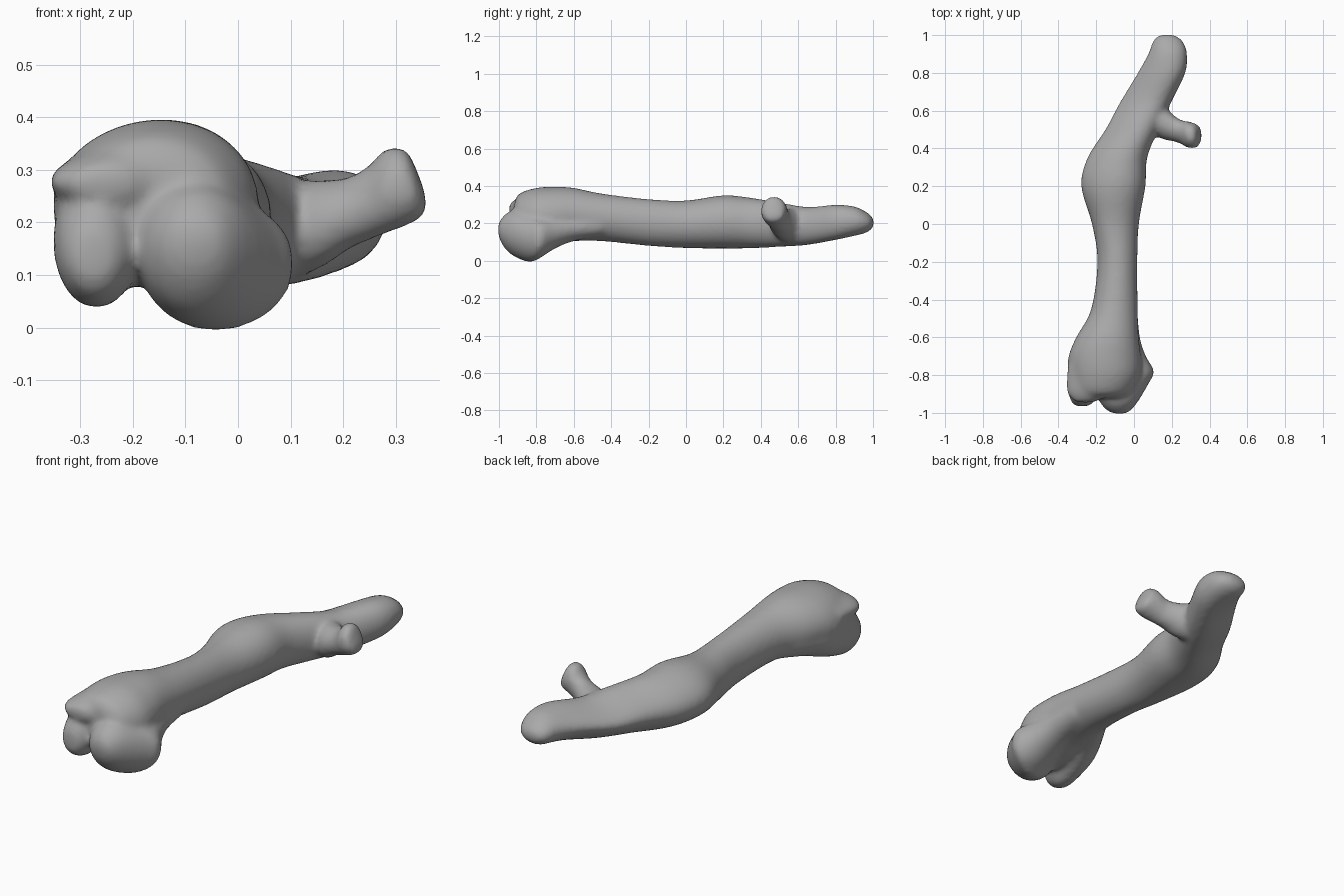
import bpy
import bmesh
from math import sin, cos, pi

default_cube = bpy.data.objects.get("Cube")
if default_cube:
    bpy.data.objects.remove(default_cube, do_unlink=True)

SIDES = 32
STEPS = 5


def smooth_stations(stations):
    """Refine a list of stations with a Catmull-Rom spline."""
    last = len(stations) - 1
    refined = []
    for i in range(last):
        group = [stations[max(0, min(last, i + k))] for k in (-1, 0, 1, 2)]
        for step in range(STEPS):
            t = step / STEPS
            refined.append([
                b + t / 2 * (c - a + t * (2 * a - 5 * b + 4 * c - d
                                          + t * (3 * (b - c) + d - a)))
                for a, b, c, d in zip(*group)])
    refined.append(stations[last])
    return refined


def add_loft(bm, stations, place):
    """Join egg-shaped rings; a station is position, low/high u, low/high v, taper.

    A positive taper makes the ring thick at high u and thin at low u.
    """
    angles = [2 * pi * k / SIDES for k in range(SIDES)]
    rings = []
    for pos, u0, u1, v0, v1, taper in smooth_stations(stations):
        heights = [sin(a) * (1 + taper * cos(a)) for a in angles]
        tallest = max(heights)
        ring = []
        for a, h in zip(angles, heights):
            u = (u0 + u1) / 2 + (u1 - u0) / 2 * cos(a)
            v = (v0 + v1) / 2 + (v1 - v0) / 2 * h / tallest
            ring.append(bm.verts.new(place(pos, u, v)))
        rings.append(ring)
    for low, high in zip(rings, rings[1:]):
        for k in range(SIDES):
            n = (k + 1) % SIDES
            bm.faces.new((low[k], low[n], high[n], high[k]))
    bm.faces.new(rings[0][::-1])
    bm.faces.new(rings[-1])


def along_y(pos, u, v):
    return (u, pos, v)


def along_x(pos, u, v):
    return (pos, u, v)


# Long shaft, from the wide front head to the flat rear tip
shaft = [
    (-.92, -.29, -.05, .13, .31, 0),
    (-.89, -.33, -.01, .1, .36, .05),
    (-.8, -.35, .035, .075, .39, .05),
    (-.7, -.347, .037, .085, .396, .05),
    (-.6, -.307, .025, .105, .39, .05),
    (-.45, -.227, .02, .105, .36, 0),
    (-.2, -.194, .018, .08, .33, 0),
    (0, -.223, .026, .068, .323, 0),
    (.2, -.28, .061, .066, .35, .15),
    (.35, -.247, .07, .067, .337, .2),
    (.5, -.153, .13, .075, .312, .3),
    (.65, -.073, .2, .085, .288, .4),
    (.8, .018, .272, .112, .3, .35),
    (.9, .074, .281, .133, .291, .15),
    (.96, .096, .264, .149, .264, 0),
    (.99, .118, .234, .167, .241, 0),
    (1.005, .155, .195, .192, .215, 0),
]

# Two rounded knobs under the head, running back into the shaft
large_knob = [
    (-1.005, -.1, -.05, .15, .19, 0),
    (-.985, -.145, -.015, .09, .23, 0),
    (-.93, -.185, .028, .03, .27, 0),
    (-.84, -.187, .08, -.006, .255, .05),
    (-.78, -.17, .107, .015, .23, .2),
    (-.7, -.16, .064, .066, .24, .1),
    (-.6, -.14, .032, .105, .25, 0),
    (-.45, -.12, .018, .13, .26, 0),
]
small_knob = [
    (-.965, -.3, -.25, .1, .17, 0),
    (-.945, -.33, -.215, .065, .22, 0),
    (-.88, -.35, -.19, .037, .28, 0),
    (-.8, -.349, -.18, .046, .3, 0),
    (-.7, -.343, -.15, .075, .31, 0),
    (-.6, -.3, -.12, .107, .3, 0),
    (-.45, -.21, -.09, .13, .28, 0),
]

# Rolled lip overhanging the small knob
lip = [
    (-.945, -.3, -.22, .255, .3, 0),
    (-.925, -.335, -.17, .23, .32, .2),
    (-.87, -.36, -.1, .205, .35, .35),
    (-.75, -.35, -.06, .18, .375, .3),
]

# Short side branch with a flared, blunt end
branch = [
    (.02, .48, .66, .11, .28, 0),
    (.1, .47, .66, .095, .28, 0),
    (.16, .446, .62, .115, .281, 0),
    (.21, .437, .577, .148, .286, 0),
    (.25, .423, .55, .166, .31, 0),
    (.28, .405, .545, .178, .341, 0),
    (.318, .4, .535, .192, .341, 0),
    (.34, .41, .525, .203, .3, 0),
    (.358, .435, .505, .211, .25, 0),
]

bm = bmesh.new()
for part in (shaft, large_knob, small_knob, lip):
    add_loft(bm, part, along_y)
add_loft(bm, branch, along_x)
bmesh.ops.recalc_face_normals(bm, faces=bm.faces)
mesh = bpy.data.meshes.new("bone")
bm.to_mesh(mesh)
bm.free()

bone = bpy.data.objects.new("bone", mesh)
bpy.context.collection.objects.link(bone)

# Fuse the parts into one skin and soften the joins
remesh = bone.modifiers.new("Fuse", "REMESH")
remesh.mode = "VOXEL"
remesh.voxel_size = .012
remesh.use_smooth_shade = True
soften = bone.modifiers.new("Soften", "SMOOTH")
soften.factor = .5
soften.iterations = 12

# Plain grey surface
grey = bpy.data.materials.new("mid grey")
grey.use_nodes = True
colour = (.4, .4, .4, 1)
grey.diffuse_color = colour
grey.node_tree.nodes["Principled BSDF"].inputs["Base Color"].default_value = colour
mesh.materials.append(grey)
for face in mesh.polygons:
    face.use_smooth = True
